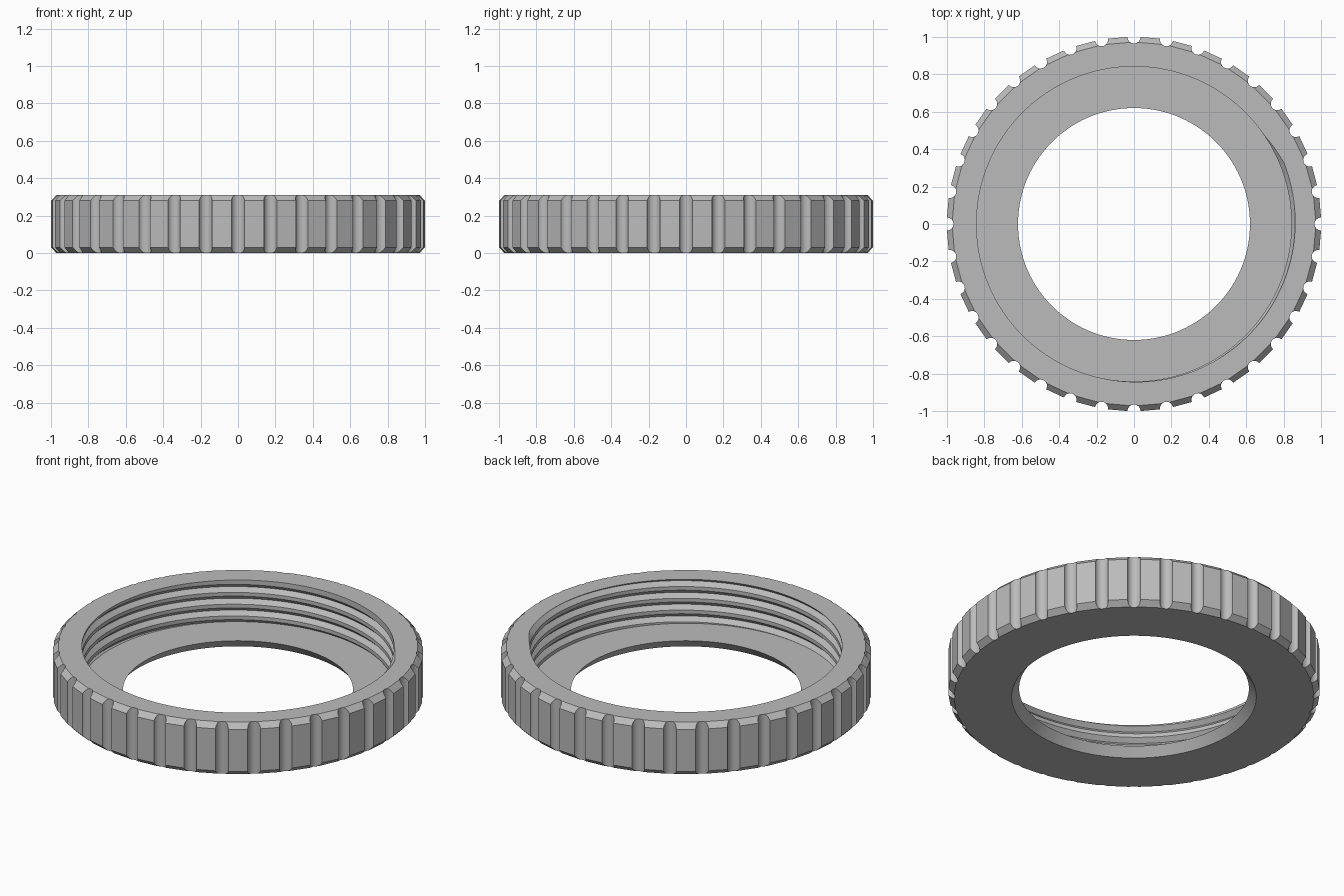
import bpy
import bmesh
from math import sin, cos, tan, atan2, hypot, pi, radians

cube = bpy.data.objects.get("Cube")
if cube:
    bpy.data.objects.remove(cube, do_unlink=True)

# Main dimensions
HEIGHT, FLOOR = 0.31, 0.052
HOLE_BOTTOM, HOLE_TOP = 0.66, 0.62
BORE, CHAMFER = 0.842, 0.03
GRIPS, GROOVE = 36, 0.035
PITCH, DEPTH, HALF_WIDTH = 0.07, 0.024, 0.024
RUNOUT, FADE = radians(22), radians(14)
STEP = 2 * pi / GRIPS

corner_angle = atan2(GROOVE, 1.0)
APOTHEM = hypot(1.0, GROOVE) * cos(STEP / 2 - corner_angle)


def flat_radius(phi):
    """Radius of the flat grip pad at an angle from the groove centre."""
    return APOTHEM / cos(STEP / 2 - abs(phi))


def sector_columns():
    """Angle and outer radius of each column in one grip sector."""
    cols = []
    for i in range(9):  # round groove
        a = -pi / 2 + pi * i / 8
        x, y = 1.0 - GROOVE * cos(a), GROOVE * sin(a)
        cols.append((atan2(y, x), hypot(x, y)))
    for i in (1, 2):  # flat pad
        phi = corner_angle + (STEP - 2 * corner_angle) * i / 3
        cols.append((phi, APOTHEM / cos(STEP / 2 - phi)))
    return cols


def thread_turns(theta):
    """Height and strength of every thread turn at one angle."""
    turns = []
    for k in range(-5, 2):
        t = theta + 2 * pi * k
        amp = min(1.0, max(0.0, 1 - (t - RUNOUT) / FADE))
        turns.append((HEIGHT + PITCH * (t - RUNOUT) / (2 * pi), amp))
    return turns


def bore_radius(z, turns):
    cut = max(amp - abs(z - zc) / HALF_WIDTH for zc, amp in turns)
    return BORE + DEPTH * max(0.0, cut)


def column_profile(theta, phi, outer):
    """Closed radius-height section of the ring at one angle."""
    turns = thread_turns(theta)
    rim = flat_radius(phi) - CHAMFER
    rise = max(0.0, outer - rim)
    levels = [FLOOR]
    for zc, amp in turns:
        levels += [zc + s * amp * HALF_WIDTH for s in (-1, 0, 1)]
    levels.append(HEIGHT)
    levels = [min(HEIGHT, max(FLOOR, z)) for z in levels]

    section = [(HOLE_BOTTOM, 0), (HOLE_TOP, FLOOR)]
    section += [(bore_radius(z, turns), z) for z in levels]
    section += [(min(rim, outer), HEIGHT), (outer, HEIGHT - rise),
                (outer, rise), (min(rim, outer), 0)]
    return section


# Ring body with threaded bore and grooved grip
bm = bmesh.new()
columns = [(STEP * s + phi, phi, outer)
           for s in range(GRIPS) for phi, outer in sector_columns()]
first = columns[0]
columns.append((first[0] + 2 * pi, first[1], first[2]))

rings = []
for theta, phi, outer in columns:
    rings.append([bm.verts.new((r * cos(theta), r * sin(theta), z))
                  for r, z in column_profile(theta, phi, outer)])
for a, b in zip(rings, rings[1:]):
    for j in range(len(a)):
        n = (j + 1) % len(a)
        bm.faces.new((a[j], b[j], b[n], a[n]))
bmesh.ops.remove_doubles(bm, verts=bm.verts, dist=0.00002)
bmesh.ops.recalc_face_normals(bm, faces=bm.faces)

mesh = bpy.data.meshes.new("threaded_ring")
bm.to_mesh(mesh)
bm.free()
ring = bpy.data.objects.new("threaded_ring", mesh)
bpy.context.collection.objects.link(ring)

# Plain grey material
grey = bpy.data.materials.new("plain_grey")
grey.use_nodes = True
colour = (0.5, 0.5, 0.5, 1.0)
grey.diffuse_color = colour
for node in grey.node_tree.nodes:
    if node.type == 'BSDF_PRINCIPLED':
        node.inputs["Base Color"].default_value = colour
mesh.materials.append(grey)

# Smooth curved surfaces, keep machined edges sharp
bpy.ops.object.select_all(action='DESELECT')
ring.select_set(True)
bpy.context.view_layer.objects.active = ring
bpy.ops.object.shade_smooth_by_angle(angle=radians(28))
